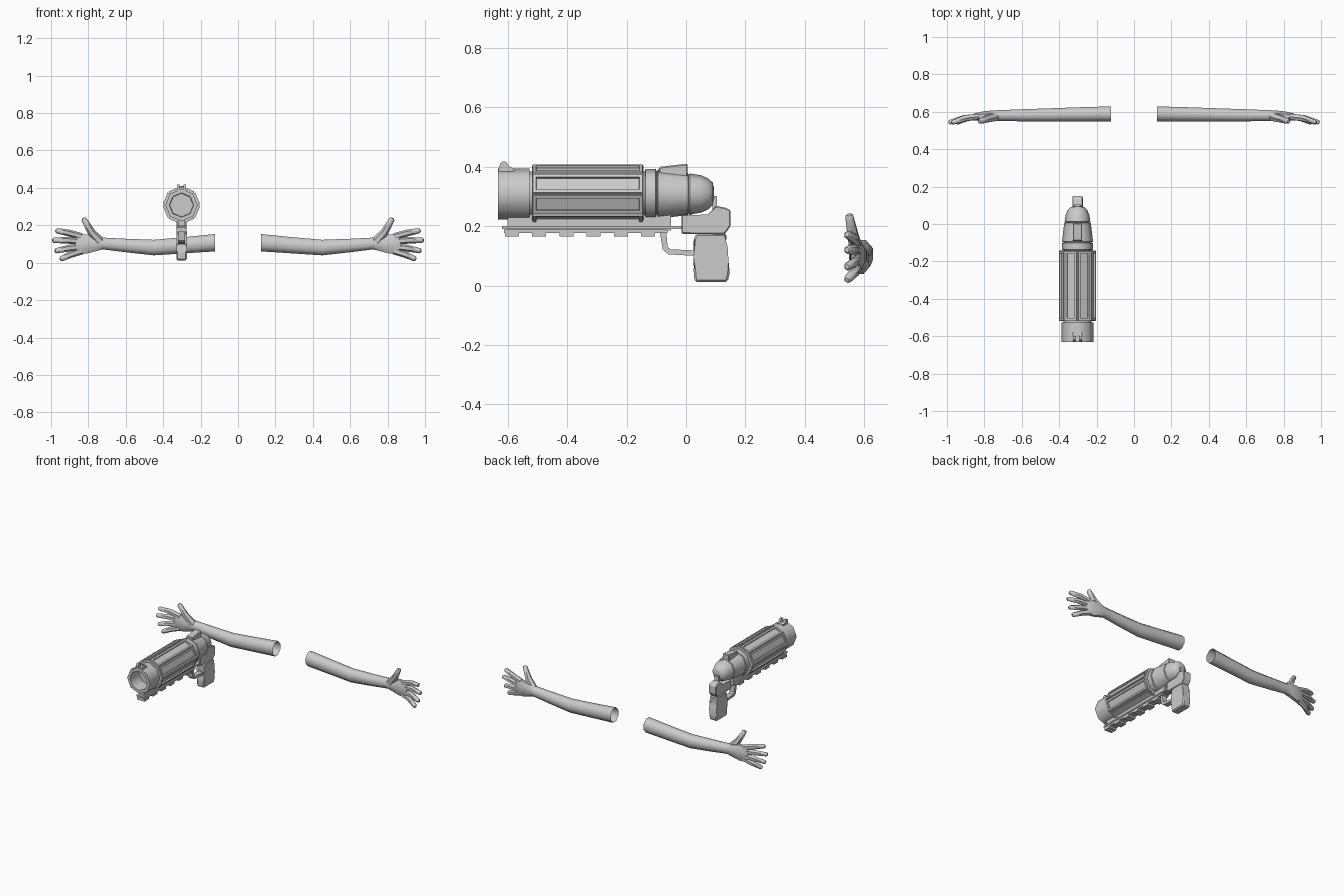
import bpy, bmesh, math
from mathutils import Vector

if "Cube" in bpy.data.objects:
    bpy.data.objects.remove(bpy.data.objects["Cube"])

grey = bpy.data.materials.new("plain_grey")
grey.use_nodes = True
colour = (0.6, 0.6, 0.6, 1)
grey.diffuse_color = colour
grey.node_tree.nodes["Principled BSDF"].inputs["Base Color"].default_value = colour

GUN_X, GUN_Z = -0.302, 0.308   # barrel axis


def finish(name, bm, angle=0):
    """Turn a bmesh into an object, smooth below the given angle."""
    bmesh.ops.recalc_face_normals(bm, faces=bm.faces)
    mesh = bpy.data.meshes.new(name)
    bm.to_mesh(mesh)
    bm.free()
    mesh.materials.append(grey)
    if angle:
        mesh.shade_smooth()
        mesh.set_sharp_from_angle(angle=math.radians(angle))
    obj = bpy.data.objects.new(name, mesh)
    bpy.context.collection.objects.link(obj)
    return obj


def skin(rings, start=True, end=True):
    """Bridge a list of equal point rings into a tube."""
    bm = bmesh.new()
    loops = [[bm.verts.new(p) for p in ring] for ring in rings]
    n = len(loops[0])
    for a, b in zip(loops, loops[1:]):
        for i in range(n):
            j = (i + 1) % n
            bm.faces.new((a[i], a[j], b[j], b[i]))
    if start:
        bm.faces.new(loops[0])
    if end:
        bm.faces.new(loops[-1])
    return bm


def ring(centre, u, v, n=8, turn=0.0):
    angles = [math.tau * (i + turn) / n for i in range(n)]
    return [Vector(centre) + u * math.cos(a) + v * math.sin(a) for a in angles]


def lathe(profile):
    """Octagonal turning about the barrel axis from (y, radius) pairs."""
    return skin([ring((GUN_X, y, GUN_Z), Vector((r, 0, 0)), Vector((0, 0, r)))
                 for y, r in profile])


def plate(name, outline, width, x=GUN_X, bevel=0.0):
    """Side outline of (y, z) points extruded across x."""
    bm = skin([[(x + s * width / 2, y, z) for y, z in outline] for s in (-1, 1)])
    if bevel:
        bmesh.ops.bevel(bm, geom=bm.edges[:], offset=bevel, segments=1, affect='EDGES')
    return finish(name, bm)


def box(name, y0, y1, z0, z1, width, x=GUN_X):
    return plate(name, [(y0, z0), (y1, z0), (y1, z1), (y0, z1)], width, x)


def tube(name, path, radii, n=6):
    """Tapered limb along a path, rounded off at its tip."""
    pts = [Vector(p) for p in path]
    tip = (pts[-1] - pts[-2]).normalized()
    pts.append(pts[-1] + tip * radii[-1] * 0.5)
    radii = list(radii) + [radii[-1] * 0.6]
    rings = []
    for i, p in enumerate(pts):
        along = (pts[min(i + 1, len(pts) - 1)] - pts[max(i - 1, 0)]).normalized()
        u = along.cross(Vector((0, 1, 0))).normalized()
        rings.append(ring(p, u * radii[i], along.cross(u) * radii[i], n))
    return finish(name, skin(rings), 50)


# Barrel: hollow muzzle, inner core, rear collar, tapered body and tail
finish("muzzle", lathe([(-.527, .086), (-.632, .086), (-.632, .065), (-.54, .062)]), 50)
finish("barrel_core", lathe([(-.535, .076), (-.09, .076)]), 50)
finish("rear_collar", lathe([(-.138, .078), (-.136, .084), (-.102, .084), (-.1, .078)]), 50)
finish("tapered_body", lathe([(-.097, .076), (-.094, .083), (.006, .071), (.009, .064)]), 50)
finish("tail_dome", lathe([(.005, .06), (.013, .069), (.05, .063), (.075, .052),
                           (.09, .038), (.094, .02)]), 50)

# Eight raised panels, each with a sunken slot
bm = lathe([(-.518, .095), (-.143, .095)])
sides = [f for f in bm.faces if len(f.verts) == 4]
bmesh.ops.recalc_face_normals(bm, faces=bm.faces)
bmesh.ops.inset_individual(bm, faces=sides, thickness=.003, depth=0)
bmesh.ops.inset_individual(bm, faces=sides, thickness=.001, depth=.006)
bmesh.ops.inset_individual(bm, faces=sides, thickness=.016, depth=0)
bmesh.ops.inset_individual(bm, faces=sides, thickness=.001, depth=-.009)
finish("slotted_drum", bm)

# Sights
for side, s in (("left", 1), ("right", -1)):
    plate(side + "_front_sight", [(-.63, .38), (-.626, .408), (-.618, .418), (-.605, .416),
                                  (-.595, .402), (-.578, .392), (-.578, .38)],
          .014, GUN_X + s * .017)
box("front_sight_base", -.63, -.578, .375, .394, .045)
plate("rear_sight", [(-.094, .36), (-.09, .399), (.005, .41), (.005, .36)], .05, bevel=.004)

# Underside rail with teeth
box("rail_web", -.6, -.05, .185, .24, .035)
box("rail_upper", -.619, -.015, .19, .2, .055)
box("rail_lower", -.612, -.062, .177, .188, .05)
for i in range(6):
    y = -.609 + i * .0917
    box("rail_tooth_%d" % (i + 1), y, y + .047, .165, .18, .055)

# Frame, hammer, grip and trigger guard
plate("frame", [(-.015, .24), (-.015, .174), (.13, .172), (.15, .2), (.15, .253),
                (.133, .262), (.1, .268), (.076, .235)], .055, bevel=.004)
box("hammer", .089, .104, .25, .302, .03)
plate("grip", [(.035, .175), (.137, .175), (.133, .13), (.143, .083), (.147, .042), (.14, .012),
               (.029, .012), (.025, .055), (.032, .096), (.025, .157)], .056, bevel=.007)
plate("trigger_guard", [(-.088, .178), (-.078, .12), (-.06, .105), (.03, .1), (.03, .118),
                        (-.052, .122), (-.062, .13), (-.066, .178)], .036)

# Arms: open sleeve end to knuckles, as (x, y, z, half depth, half height)
SECTIONS = [(.123, .588, .107, .041, .05), (.28, .586, .094, .039, .047),
            (.45, .583, .081, .036, .045), (.6, .581, .092, .033, .039),
            (.725, .58, .103, .029, .034), (.765, .58, .102, .027, .045),
            (.81, .578, .1, .024, .056), (.85, .573, .099, .02, .056), (.872, .57, .098, .012, .048)]
FINGERS = {   # knuckle z, tip x, tip z
    "index_finger": (.14, .968, .171), "middle_finger": (.114, .985, .12),
    "ring_finger": (.085, .972, .064), "little_finger": (.062, .945, .021)}

for side, s in (("left", 1), ("right", -1)):
    arm = skin([ring((s * x, y, z), Vector((0, dy, 0)), Vector((0, 0, dz)), 8, .5)
                for x, y, z, dy, dz in SECTIONS], start=False)
    # widen the half-turned octagon so its flats reach the intended size
    for v in arm.verts:
        v.co.y = .58 + (v.co.y - .58) * 1.06
    finish(side + "_arm", arm, 50)
    for name, (z0, x1, z1) in FINGERS.items():
        tube(side + "_" + name,
             [(s * .835, .574, z0), (s * (.84 + x1) / 2, .566, (z0 + z1) / 2 + .003),
              (s * x1, .544, z1)], (.018, .018, .014))
    tube(side + "_thumb", [(s * .735, .575, .11), (s * .785, .562, .165), (s * .823, .549, .232)],
         (.026, .021, .015))
